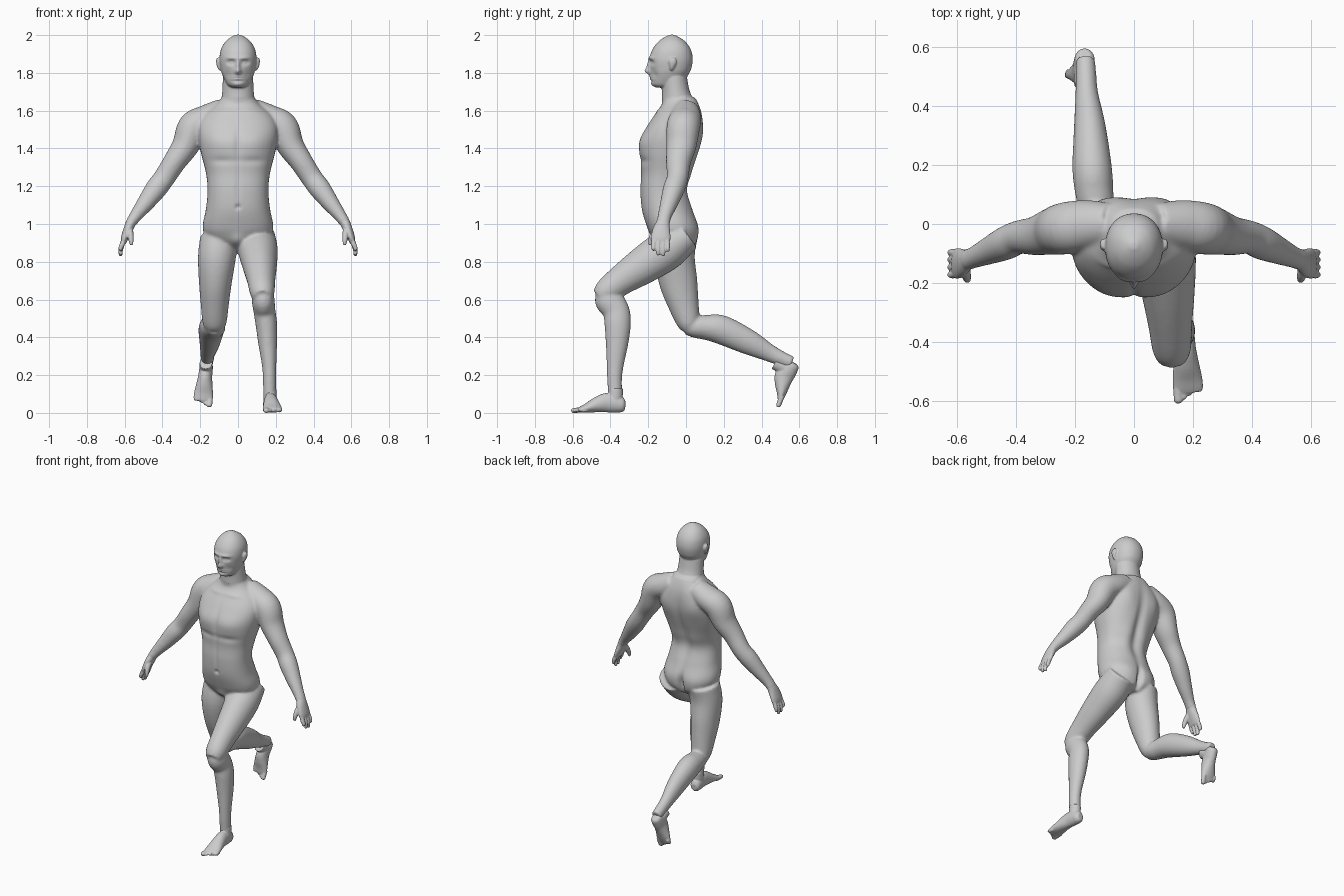
import bpy, bmesh, math
from mathutils import Vector, Matrix

X, Y, Z = Vector((1, 0, 0)), Vector((0, 1, 0)), Vector((0, 0, 1))


def spline(rows, steps):
    """Catmull-Rom interpolation of rows of numbers."""
    out = []
    for i in range(len(rows) - 1):
        p0, p1, p2, p3 = rows[max(i - 1, 0)], rows[i], rows[i + 1], rows[min(i + 2, len(rows) - 1)]
        for k in range(steps):
            t = k / steps
            out.append([0.5 * (2 * b + (c - a) * t + (2 * a - 5 * b + 4 * c - d) * t * t
                               + (3 * b - a - 3 * c + d) * t ** 3) for a, b, c, d in zip(p0, p1, p2, p3)])
    return out + [list(rows[-1])]


def tube(bm, rows, hint=X, flat=False, power=2.0, n=28, steps=5):
    """Loft rows (x, y, z, radius along hint, other radius) into a closed limb."""
    rows = spline(rows, steps)
    pts = [Vector(r[:3]) for r in rows]
    rings = []
    for i, r in enumerate(rows):
        t = Z if flat else (pts[min(i + 1, len(pts) - 1)] - pts[max(i - 1, 0)]).normalized()
        u = (hint - t * hint.dot(t)).normalized()
        v = t.cross(u)
        ring = []
        for k in range(n):
            c, s = math.cos(2 * math.pi * k / n), math.sin(2 * math.pi * k / n)
            c, s = (math.copysign(abs(q) ** (2 / power), q) for q in (c, s))
            ring.append(bm.verts.new(pts[i] + u * c * max(r[3], .003) + v * s * max(r[4], .003)))
        rings.append(ring)
    for a, b in zip(rings, rings[1:]):
        for k in range(n):
            bm.faces.new((a[k], a[(k + 1) % n], b[(k + 1) % n], b[k]))
    bm.faces.new(rings[0])
    bm.faces.new(rings[-1])


def ball(bm, loc, size):
    bmesh.ops.create_uvsphere(bm, u_segments=20, v_segments=12, radius=1,
                              matrix=Matrix.Translation(loc) @ Matrix.Diagonal((*size, 1)))


def finish(name, bm, voxel, smooth, bumps=()):
    """Fuse the lofts into one skin, smooth it, then push soft bumps into it."""
    bmesh.ops.recalc_face_normals(bm, faces=bm.faces)
    me = bpy.data.meshes.new(name)
    bm.to_mesh(me)
    bm.free()
    ob = bpy.data.objects.new(name, me)
    bpy.context.collection.objects.link(ob)
    m = ob.modifiers.new("skin", 'REMESH')
    m.mode, m.voxel_size = 'VOXEL', voxel
    m = ob.modifiers.new("soften", 'SMOOTH')
    m.factor, m.iterations = 0.5, smooth
    dg = bpy.context.evaluated_depsgraph_get()
    me = bpy.data.meshes.new_from_object(ob.evaluated_get(dg))
    ob.modifiers.clear()
    ob.data = me
    both = [(Vector((s * c[0], c[1], c[2])), r, o) for c, r, o in bumps for s in ((1, -1) if c[0] else (1,))]
    for v in me.vertices:
        move = 0
        for c, r, o in both:
            d = v.co - c
            q = (d.x / r[0]) ** 2 + (d.y / r[1]) ** 2 + (d.z / r[2]) ** 2
            if q < 6:
                move += o * math.exp(-q)
        v.co.y += move
    me.polygons.foreach_set("use_smooth", [True] * len(me.polygons))


# Torso: z, front y, back y, half width
bm = bmesh.new()
torso = [(.86, -.10, .02, .07), (.90, -.155, .05, .14), (.95, -.19, .06, .18), (1.0, -.212, .06, .186),
         (1.08, -.235, .035, .17), (1.18, -.242, .004, .161), (1.27, -.238, .03, .17), (1.37, -.245, .065, .195),
         (1.45, -.238, .085, .21), (1.52, -.205, .09, .21), (1.58, -.165, .085, .18), (1.63, -.13, .07, .12),
         (1.67, -.12, .05, .085)]
tube(bm, [(0, (f + b) / 2, z, w, (b - f) / 2) for z, f, b, w in torso], flat=True, power=2.3, n=40)
neck = [(0, -.03, 1.6, .1, .09), (0, -.045, 1.66, .088, .083), (0, -.055, 1.71, .083, .073), (0, -.065, 1.78, .08, .07)]
tube(bm, neck, flat=True)

# Arms
arm = [(.08, 0, 1.6, .07, .065), (.17, -.005, 1.555, .085, .075), (.235, -.015, 1.51, .088, .085),
       (.278, -.025, 1.415, .08, .072), (.335, -.04, 1.33, .066, .061), (.39, -.045, 1.245, .057, .057),
       (.435, -.065, 1.185, .057, .057), (.49, -.09, 1.11, .047, .046), (.54, -.112, 1.045, .037, .034),
       (.567, -.122, 1.005, .036, .028), (.575, -.126, .985, .03, .02)]
for s in (1, -1):
    tube(bm, [(s * r[0], *r[1:]) for r in arm], Y)

# Forward leg
tube(bm, [(.095, 0, .94, .1, .085), (.105, -.10, .865, .105, .108), (.115, -.22, .785, .092, .1),
          (.123, -.34, .705, .075, .081), (.128, -.425, .64, .065, .067), (.13, -.462, .612, .048, .045)])
tube(bm, [(.13, -.43, .65, .05, .05), (.133, -.41, .60, .06, .075), (.14, -.37, .54, .058, .071),
          (.15, -.362, .47, .057, .07), (.157, -.365, .37, .05, .06), (.165, -.375, .25, .038, .045),
          (.167, -.378, .17, .035, .039), (.167, -.373, .07, .033, .038)])

# Trailing leg
tube(bm, [(-.1, -.05, .93, .1, .1), (-.112, -.06, .82, .1, .106), (-.12, -.04, .69, .087, .101),
          (-.123, -.012, .57, .074, .081), (-.124, .012, .48, .064, .062), (-.124, .022, .445, .05, .045)])
tube(bm, [(-.124, .005, .465, .05, .05), (-.126, .05, .455, .06, .058), (-.135, .11, .452, .065, .067),
          (-.142, .19, .439, .067, .077), (-.15, .33, .375, .054, .067), (-.16, .44, .318, .039, .047),
          (-.163, .51, .285, .035, .039), (-.165, .56, .265, .033, .035)])

# Muscle relief: centre (mirrored when x is not 0), radii, push along y
finish("body", bm, .008, 7, [
    ((.09, -.24, 1.43), (.08, .1, .06), -.010), ((0, -.25, 1.43), (.015, .07, .1), .008),
    ((.09, -.24, 1.335), (.08, .06, .02), .007), ((0, -.24, 1.2), (.012, .06, .12), .005),
    ((0, -.24, 1.09), (.012, .05, .012), .012), ((0, .05, 1.3), (.03, .08, .22), -.018),
    ((.11, .08, 1.48), (.06, .07, .08), .010), ((.07, .02, 1.2), (.04, .06, .1), .008),
    ((.09, .05, .94), (.07, .08, .07), .012), ((0, .06, .93), (.018, .08, .07), -.03),
    ((0, -.15, .91), (.04, .07, .04), -.015), ((.09, -.16, 1.6), (.07, .04, .012), -.007)])

# Head: z, front y, back y, half width
bm = bmesh.new()
skull = [(1.722, -.155, -.06, .035), (1.735, -.176, -.03, .055), (1.76, -.184, -.005, .07), (1.79, -.187, .012, .083),
         (1.82, -.189, .027, .092), (1.87, -.194, .036, .098), (1.92, -.18, .027, .092), (1.96, -.152, .002, .071),
         (1.985, -.12, -.03, .044), (2.002, -.085, -.062, .012)]
tube(bm, [(0, (f + b) / 2, z, w, (b - f) / 2) for z, f, b, w in skull], flat=True, power=2.15, n=40)
tube(bm, neck[1:], flat=True)
for s in (1, -1):
    tube(bm, [(s * .092, -.078, 1.815, .008, .008), (s * .1, -.074, 1.835, .011, .015),
              (s * .104, -.07, 1.86, .012, .021), (s * .104, -.068, 1.88, .008, .013)])
finish("head", bm, .0045, 4, [
    ((0, -.19, 1.808), (.017, .05, .017), -.027), ((0, -.19, 1.838), (.011, .05, .026), -.016),
    ((.036, -.18, 1.855), (.022, .05, .013), .015), ((.036, -.18, 1.854), (.012, .05, .008), -.007),
    ((.034, -.185, 1.879), (.03, .05, .01), -.007), ((.05, -.16, 1.79), (.02, .05, .025), .007),
    ((0, -.185, 1.773), (.026, .04, .012), -.007), ((0, -.19, 1.773), (.026, .04, .003), .006),
    ((0, -.18, 1.757), (.03, .04, .006), .004), ((0, -.175, 1.737), (.026, .04, .015), -.006)])

# Hands
fingers = [(-.172, .858), (-.147, .834), (-.121, .83), (-.097, .853)]
for s, side in ((1, "left"), (-1, "right")):
    bm = bmesh.new()
    tube(bm, [(s * a, b, c, d, e) for a, b, c, d, e in
              [(.55, -.116, 1.03, .034, .029), (.567, -.122, 1.005, .036, .027), (.582, -.13, .97, .046, .025),
               (.6, -.134, .925, .052, .02), (.607, -.134, .9, .046, .014)]], Y)
    for y, z in fingers:
        tube(bm, [(s * .6, y * .9 - .0134, .925, .012, .013), (s * .613, y, .892, .0125, .0135),
                  (s * .621, y, (z + .89) / 2, .0115, .012), (s * .621, y, z + .008, .0105, .010),
                  (s * .62, y, z, .006, .005)], Y, n=14)
    tube(bm, [(s * .575, -.145, .975, .02, .02), (s * .569, -.172, .942, .018, .016),
              (s * .566, -.186, .912, .014, .013), (s * .564, -.19, .888, .008, .008)], Y, n=14)
    finish(side + "_hand", bm, .004, 3)

# Feet: lofted along the sole from heel to toes
for name, heel, fwd, up, k, s in (("front_foot", (.165, -.322, 0), (.08, -1, 0), (0, 0, 1), 1, 1),
                                  ("back_foot", (-.165, .607, .247), (-.1, -.45, -.9), (0, -.9, .45), .86, -1)):
    bm = bmesh.new()
    heel, f, u = Vector(heel), Vector(fwd).normalized(), Vector(up).normalized()
    side = f.cross(u).normalized()
    side *= s if side.x > 0 else -s

    def at(d, h, w=0):
        return tuple(heel + f * d * k + u * h + side * w)
    tube(bm, [(*at(d, h), a, b) for d, h, a, b in
              [(0, .038, .018, .022), (.015, .04, .032, .038), (.05, .049, .036, .048), (.1, .054, .037, .051),
               (.15, .043, .043, .041), (.2, .027, .05, .026), (.235, .018, .051, .016), (.25, .014, .046, .011)]], side)
    tube(bm, [(*at(.05, .13), .034, .038), (*at(.052, .09), .034, .039), (*at(.058, .05), .033, .038)], side)
    for i in range(5):
        w, r, end = -.036 + .0185 * i, .0155 if i == 0 else .0115, .284 - .011 * i
        tube(bm, [(*at(.215, .018, w), r, r), (*at(end - .03, .014, w), r, r * .9),
                  (*at(end - .008, .012, w), r, r * .8), (*at(end, .011, w), r * .5, r * .4)], side, n=14)
    finish(name, bm, .004, 3)
